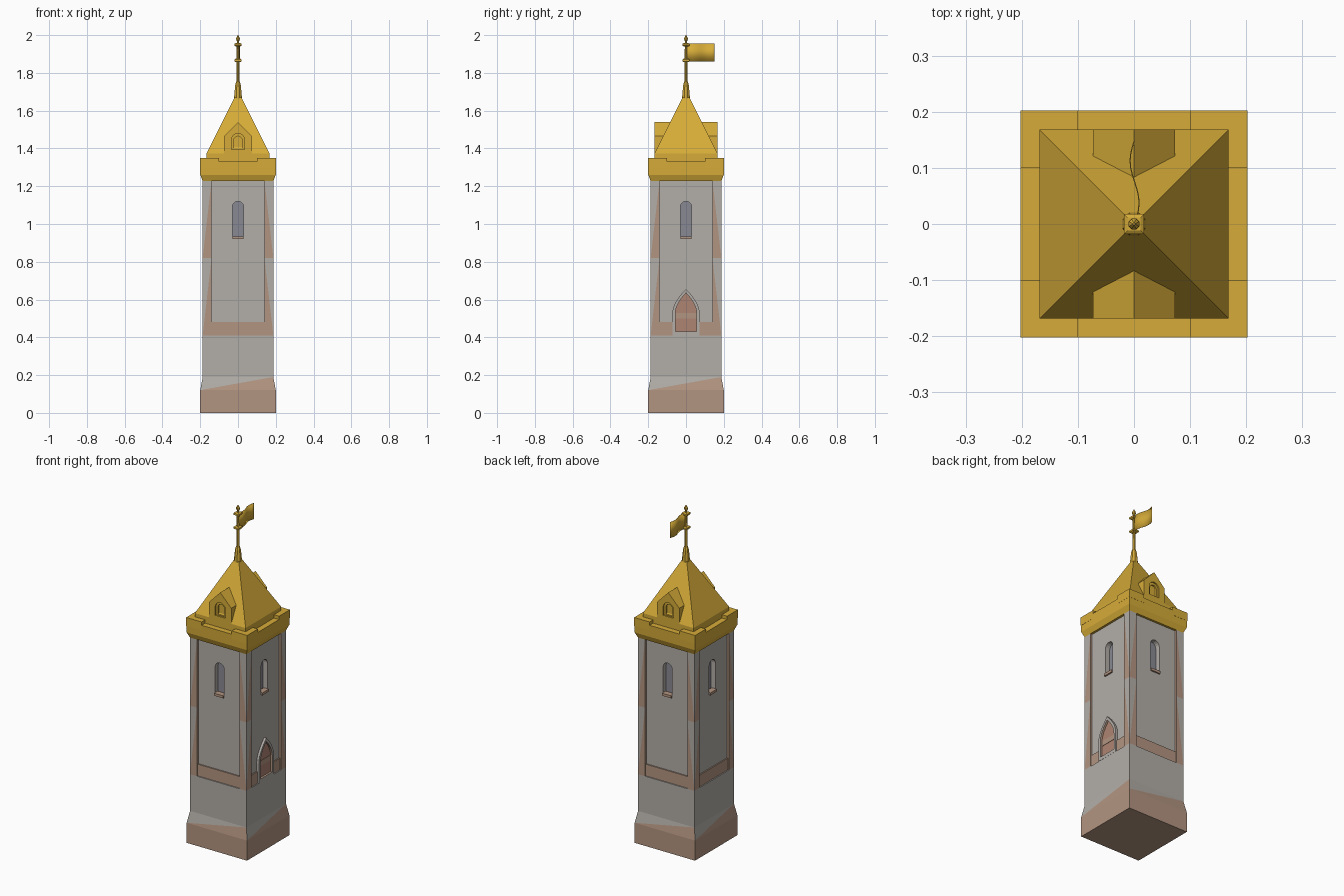
import bpy, bmesh, math
from mathutils import Matrix, Vector

if "Cube" in bpy.data.objects:
    bpy.data.objects.remove(bpy.data.objects["Cube"])


def material(name, rgb):
    m = bpy.data.materials.new(name)
    m.diffuse_color = (*rgb, 1)
    m.use_nodes = True
    m.node_tree.nodes["Principled BSDF"].inputs["Base Color"].default_value = m.diffuse_color
    return m


STONE = material("stone", (0.45, 0.42, 0.39))
BRICK = material("brick", (0.45, 0.30, 0.22))
GOLD = material("gold", (0.67, 0.41, 0.04))
GLASS = material("glass", (0.25, 0.25, 0.29))
DOOR = material("door_red", (0.42, 0.23, 0.17))


def finish(name, bm, mats, side=0, recalc=True):
    if recalc:
        bmesh.ops.recalc_face_normals(bm, faces=bm.faces)
    bm.transform(Matrix.Rotation(side * math.pi / 2, 4, 'Z'))
    me = bpy.data.meshes.new(name)
    bm.to_mesh(me)
    bm.free()
    for m in mats:
        me.materials.append(m)
    ob = bpy.data.objects.new(name, me)
    bpy.context.collection.objects.link(ob)
    return ob


def box(name, u, d, z, mat, side=0):
    # u across the side, d outward from the axis, z up
    bm = bmesh.new()
    size = Matrix.Diagonal((u[1] - u[0], d[1] - d[0], z[1] - z[0], 1))
    at = Matrix.Translation(((u[0] + u[1]) / 2, -(d[0] + d[1]) / 2, (z[0] + z[1]) / 2))
    bmesh.ops.create_cube(bm, size=1, matrix=at @ size)
    return finish(name, bm, [mat], side)


def loft(name, rings, mat, sides=4):
    # stacked rings of (half width, z)
    bm = bmesh.new()
    k = 1 / math.cos(math.pi / sides)
    loops = []
    for r, z in rings:
        angles = [(i + 0.5) * math.tau / sides for i in range(sides)]
        loops.append([bm.verts.new((r * k * math.cos(a), r * k * math.sin(a), z)) for a in angles])
    for lo, hi in zip(loops, loops[1:]):
        for i in range(sides):
            j = (i + 1) % sides
            bm.faces.new((lo[i], lo[j], hi[j], hi[i]))
    bm.faces.new(loops[0][::-1])
    bm.faces.new(loops[-1])
    return finish(name, bm, [mat])


def plate(name, outer, hole, front, niche, back, mats, side):
    # slab with a recessed opening; mats = front, reveal, recess back
    bm = bmesh.new()

    def ring(pts, d):
        return [bm.verts.new((u, -d, z)) for u, z in pts]

    def walls(a, b, mi):
        for i in range(len(a)):
            j = (i + 1) % len(a)
            bm.faces.new((a[i], a[j], b[j], b[i])).material_index = mi

    of, ob, hf, hb = ring(outer, front), ring(outer, back), ring(hole, front), ring(hole, niche)
    edges = [bm.edges.new((r[i], r[(i + 1) % len(r)])) for r in (of, hf) for i in range(len(r))]
    bmesh.ops.triangle_fill(bm, use_beauty=True, edges=edges, normal=Vector((0, -1, 0)))
    walls(of, ob, 0)
    walls(hf, hb, 1)
    bm.faces.new(hb).material_index = 2
    bm.faces.new(ob)
    return finish(name, bm, mats, side)


def round_arch(w, z0, spring, n=8):
    arc = [(w * math.cos(math.pi * i / n), spring + w * math.sin(math.pi * i / n)) for i in range(n + 1)]
    return [(-w, z0), (w, z0)] + arc


def pointed_arch(w, z0, spring, top, n=6):
    half = [(w * (1 - (i / n) ** 1.8), spring + (top - spring) * i / n) for i in range(n)]
    return [(-w, z0), (w, z0)] + half + [(0, top)] + [(-u, z) for u, z in half[::-1]]


def rect(w, z0, z1):
    return [(-w, z0), (w, z0), (w, z1), (-w, z1)]


# plinth and its two-tone sloped shoulder
loft("plinth", [(0.2, 0), (0.2, 0.12)], BRICK)
bm = bmesh.new()
for k in range(4):
    turn = Matrix.Rotation(k * math.pi / 2, 3, 'Z')
    bl, br, tr, tl = [bm.verts.new(turn @ Vector(p)) for p in (
        (-0.2, -0.2, 0.12), (0.2, -0.2, 0.12), (0.187, -0.187, 0.19), (-0.187, -0.187, 0.19))]
    bm.faces.new((bl, br, tr)).material_index = 1
    bm.faces.new((bl, tr, tl))
finish("plinth_shoulder", bm, [STONE, BRICK], recalc=False)
loft("lower_shaft", [(0.187, 0.19), (0.187, 0.41)], STONE)

# corner posts with diagonal two-tone faces
for k in range(4):
    for z0, z1 in ((0.41, 0.82), (0.82, 1.23)):
        bm = bmesh.new()
        at = Matrix.Translation((0.1635, -0.1635, (z0 + z1) / 2))
        bmesh.ops.create_cube(bm, size=1, matrix=at @ Matrix.Diagonal((0.047, 0.047, z1 - z0, 1)))
        bm.normal_update()

        def is_corner(v):
            return v.co.x > 0.18 and v.co.y < -0.18

        mid = (z0 + z1) / 2
        for f in list(bm.faces):
            f.material_index = 1
            if f.normal.x > 0.9 or f.normal.y < -0.9:
                a = next(v for v in f.verts if v.co.z > mid and not is_corner(v))
                b = next(v for v in f.verts if v.co.z < mid and is_corner(v))
                bmesh.utils.face_split(f, a, b)
        for f in bm.faces:
            if len(f.verts) == 3 and sum(is_corner(v) for v in f.verts) == 2:
                f.material_index = 0
        finish("corner_post", bm, [STONE, BRICK], k)

# recessed wall panels, windows, sills and base bands
for k in range(4):
    plate("wall_panel", rect(0.141, 0.41, 1.23), round_arch(0.03, 0.92, 1.09),
          0.174, 0.145, 0.13, [STONE, STONE, GLASS], k)
    box("window_sill", (-0.03, 0.03), (0.15, 0.183), (0.92, 0.935), BRICK, k)
    for u in ([(-0.14, -0.07), (0.07, 0.14)] if k == 1 else [(-0.14, 0.14)]):
        box("base_band", u, (0.16, 0.181), (0.41, 0.48), BRICK, k)

# pointed doorway on the right side
plate("doorway", pointed_arch(0.072, 0.41, 0.53, 0.655), pointed_arch(0.056, 0.43, 0.53, 0.635),
      0.188, 0.176, 0.165, [STONE, BRICK, DOOR], 1)
box("door_rail", (-0.055, 0.055), (0.17, 0.178), (0.50, 0.53), BRICK, 1)

# cornice with raised corners
loft("cornice", [(0.187, 1.228), (0.2, 1.26), (0.202, 1.33)], GOLD)
for k in range(4):
    box("cornice_corner", (0.1, 0.202), (0.1, 0.202), (1.3, 1.35), GOLD, k)

# roof and dormers on front and back
loft("roof", [(0.168, 1.33), (0.168, 1.372), (0.018, 1.67)], GOLD)
gable = [(-0.073, 1.34), (0.073, 1.34), (0.073, 1.465), (0, 1.54), (-0.073, 1.465)]
for k in (0, 2):
    plate("dormer", gable, round_arch(0.034, 1.395, 1.445), 0.168, 0.15, 0.07, [GOLD] * 3, k)
    plate("dormer_window", round_arch(0.034, 1.395, 1.445), round_arch(0.022, 1.40, 1.443),
          0.16, 0.15, 0.14, [GOLD] * 3, k)

# spire, pole, collars and finial
loft("spire_base", [(0.021, 1.66), (0.020, 1.68), (0.015, 1.735), (0.009, 1.755)], GOLD, 8)
loft("flag_pole", [(0.009, 1.74), (0.006, 1.975)], GOLD, 8)
for z in (1.865, 1.948):
    loft("collar", [(0.012, z - 0.008), (0.018, z - 0.004), (0.018, z + 0.006), (0.012, z + 0.01)], GOLD)
loft("finial", [(0.005, 1.965), (0.010, 1.978), (0.009, 1.986), (0.002, 2.0)], GOLD, 8)

# waving flag
bm = bmesh.new()
bmesh.ops.create_grid(bm, x_segments=12, y_segments=1, size=0.5)
for v in bm.verts:
    t = v.co.x + 0.5
    v.co = (0.008 * math.sin(t * math.tau), 0.15 * t, 1.907 + 0.095 * v.co.y)
flag = finish("flag", bm, [GOLD])
flag.modifiers.new("thickness", 'SOLIDIFY').thickness = 0.002
for p in flag.data.polygons:
    p.use_smooth = True
